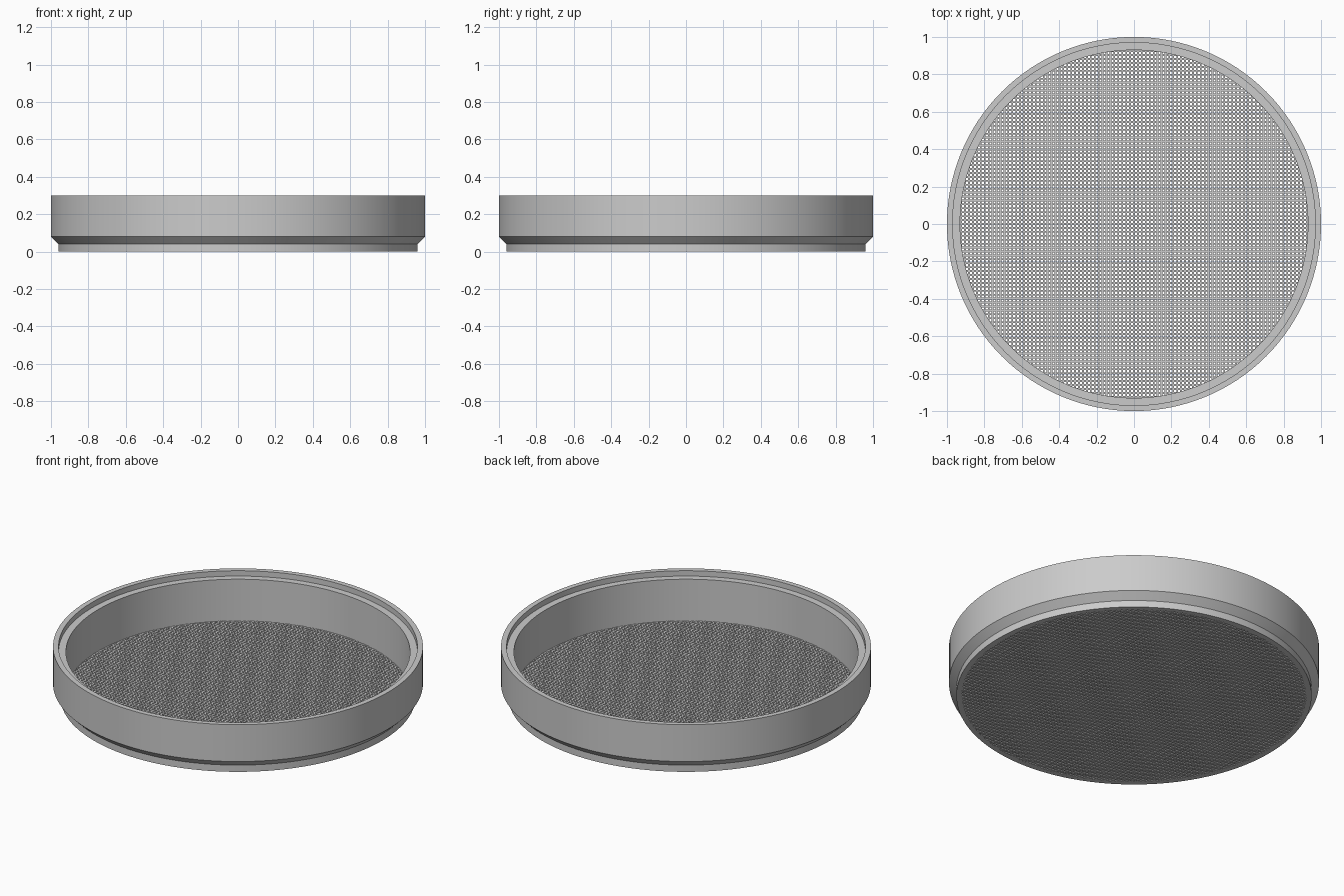
import bpy, bmesh, math
from mathutils import Matrix, Vector

if "Cube" in bpy.data.objects:
    bpy.data.objects.remove(bpy.data.objects["Cube"])

metal = bpy.data.materials.new("grey metal")
metal.use_nodes = True
metal.diffuse_color = (0.6, 0.6, 0.6, 1)
metal.node_tree.nodes["Principled BSDF"].inputs["Base Color"].default_value = (0.6, 0.6, 0.6, 1)


def add_object(name, bm):
    bmesh.ops.recalc_face_normals(bm, faces=bm.faces)
    mesh = bpy.data.meshes.new(name)
    bm.to_mesh(mesh)
    bm.free()
    mesh.materials.append(metal)
    obj = bpy.data.objects.new(name, mesh)
    bpy.context.collection.objects.link(obj)
    return obj


# Frame: stepped seat inside the top, narrower stacking collar underneath
INNER = 0.93
profile = [(INNER, 0), (0.96, 0), (0.96, 0.04), (1, 0.08),
           (1, 0.3), (0.97, 0.3), (0.97, 0.268), (INNER, 0.268)]
bm = bmesh.new()
verts = [bm.verts.new((r, 0, z)) for r, z in profile]
edges = [bm.edges.new((a, b)) for a, b in zip(verts, verts[1:] + verts[:1])]
bmesh.ops.spin(bm, geom=verts + edges, cent=(0, 0, 0), axis=(0, 0, 1),
               angle=math.tau, steps=128, use_merge=True)
bmesh.ops.remove_doubles(bm, verts=bm.verts, dist=0.0001)
frame = add_object("sieve_frame", bm)
bpy.ops.object.select_all(action="DESELECT")
frame.select_set(True)
bpy.context.view_layer.objects.active = frame
bpy.ops.object.shade_smooth_by_angle(angle=math.radians(30))


# Screen: two crossed layers of bars, cut to the frame and ending inside its wall
PITCH, WIDTH, COUNT = 0.021, 0.0095, 44


def add_bars(name, angle, bottom, top):
    bm = bmesh.new()
    turn = Matrix.Rotation(angle, 4, "Z")
    for i in range(-COUNT, COUNT + 1):
        y = i * PITCH
        length = 2 * math.sqrt(0.945 ** 2 - y * y)
        place = Matrix.Translation(Vector((0, y, (bottom + top) / 2)))
        size = Matrix.Diagonal((length, WIDTH, top - bottom, 1))
        bmesh.ops.create_cube(bm, size=1, matrix=turn @ place @ size)
    return add_object(name, bm)


add_bars("screen_bars_across", 0, 0, 0.02)
add_bars("screen_bars_lengthwise", math.pi / 2, 0.0005, 0.0195)
